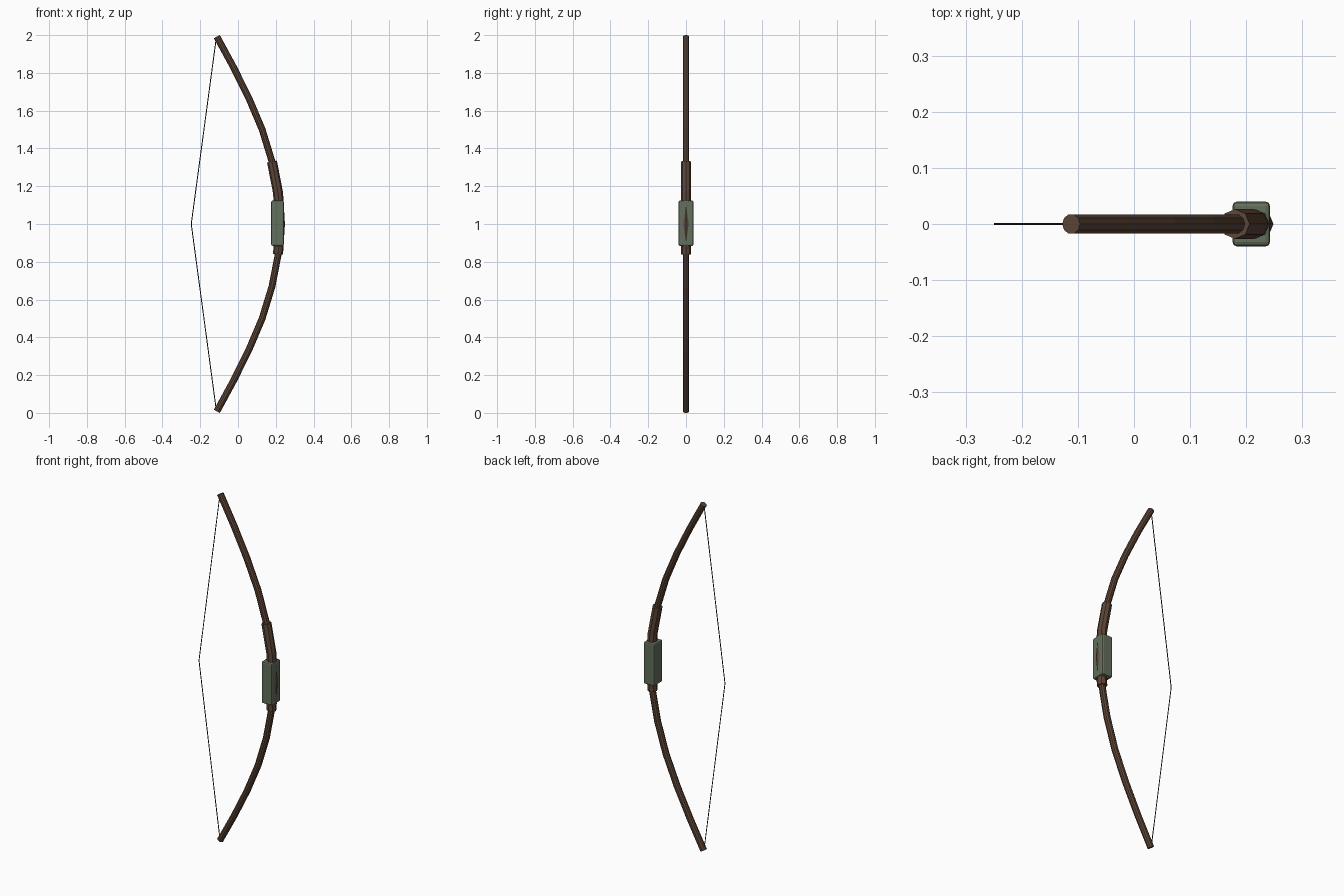
import bpy, bmesh
from math import cos, sin, pi
from mathutils import Vector

if "Cube" in bpy.data.objects:
    bpy.data.objects.remove(bpy.data.objects["Cube"])


def material(name, color):
    m = bpy.data.materials.new(name)
    m.diffuse_color = (*color, 1)
    m.use_nodes = True
    m.node_tree.nodes["Principled BSDF"].inputs["Base Color"].default_value = m.diffuse_color
    return m


def make_object(name, bm, mat):
    bmesh.ops.recalc_face_normals(bm, faces=bm.faces)
    me = bpy.data.meshes.new(name)
    bm.to_mesh(me)
    bm.free()
    me.materials.append(mat)
    ob = bpy.data.objects.new(name, me)
    bpy.context.collection.objects.link(ob)
    return ob


def tube(name, path, radius, sides, mat):
    """Sweep a polygon along a path of (x, z) points, with flat end caps."""
    pts = [Vector((x, 0, z)) for x, z in path]
    bm = bmesh.new()
    rings = []
    for i, p in enumerate(pts):
        tangent = (pts[min(i + 1, len(pts) - 1)] - pts[max(i - 1, 0)]).normalized()
        side = Vector((0, 1, 0))
        out = side.cross(tangent)
        rings.append([bm.verts.new(p + radius * (cos(2 * pi * k / sides) * out
                                                 + sin(2 * pi * k / sides) * side))
                      for k in range(sides)])
    for a, b in zip(rings, rings[1:]):
        for k in range(sides):
            j = (k + 1) % sides
            bm.faces.new((a[k], a[j], b[j], b[k]))
    bm.faces.new(rings[0])
    bm.faces.new(rings[-1])
    return make_object(name, bm, mat)


wood = material("wood", (0.11, 0.06, 0.037))
wrap = material("grip_green", (0.125, 0.16, 0.11))
cord = material("cord", (0.03, 0.028, 0.026))

# Bow stave: upper half mirrored about z = 1
upper = [(0.222, 1.0), (0.212, 1.165), (0.18, 1.33), (0.128, 1.5),
         (0.058, 1.665), (-0.024, 1.83), (-0.112, 1.992)]
lower = [(x, 2 - z) for x, z in reversed(upper[1:])]
tube("bow_stave", lower + upper, 0.018, 10, wood)

# Thicker wooden sleeve around the middle, longer above the grip
tube("handle_sleeve", [(0.212, 0.84)] + upper[:3], 0.0265, 8, wood)

# Bevelled grip block
bm = bmesh.new()
bmesh.ops.create_cube(bm, size=1)
bmesh.ops.scale(bm, vec=(0.067, 0.08, 0.24), verts=bm.verts)
bmesh.ops.translate(bm, vec=(0.209, 0, 1.004), verts=bm.verts)
bmesh.ops.bevel(bm, geom=bm.edges[:], offset=0.008, segments=2,
                profile=0.5, affect='EDGES')
make_object("grip", bm, wrap)

# Bowstring drawn back slightly at the middle
tube("bowstring", [(-0.115, 1.985), (-0.2475, 1.0), (-0.115, 0.015)], 0.0025, 6, cord)
